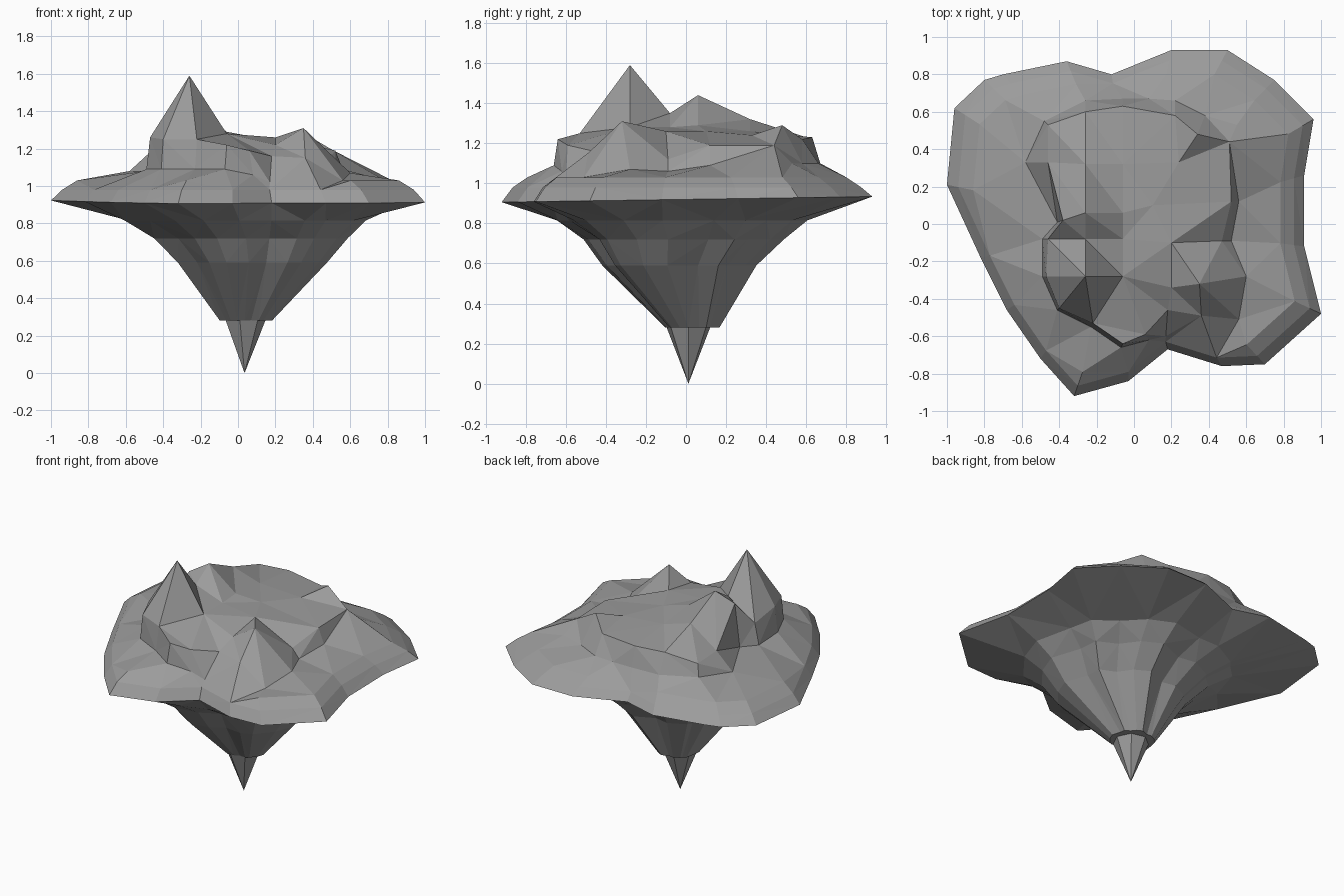
import bpy
import bmesh
import math
from mathutils import Vector
from mathutils.geometry import delaunay_2d_cdt

default_cube = bpy.data.objects.get("Cube")
if default_cube:
    bpy.data.objects.remove(default_cube, do_unlink=True)

# One grey stone colour for the whole island
stone = bpy.data.materials.new("grey stone")
stone.use_nodes = True
grey = (0.33, 0.33, 0.33, 1)
stone.diffuse_color = grey
stone.node_tree.nodes["Principled BSDF"].inputs["Base Color"].default_value = grey


def add_part(name, mesh_builder):
    """Turn a bmesh into a flat shaded object made of stone."""
    mesh = bpy.data.meshes.new(name)
    mesh_builder.to_mesh(mesh)
    mesh_builder.free()
    mesh.materials.append(stone)
    part = bpy.data.objects.new(name, mesh)
    bpy.context.collection.objects.link(part)
    return part


def metres(points):
    """Terrain points are listed in hundredths of a unit."""
    return [Vector(point) / 100 for point in points]


def inset(points, scale, height):
    """Copy the outline inward at a new height."""
    return [Vector((p.x * scale, p.y * scale, height)) for p in points]


def loop_edges(start, count):
    return [(start + i, start + (i + 1) % count) for i in range(count)]


# Outline of the island, counter-clockwise, slightly higher at the back
outline = [(100, -48), (91, -12), (91, 26), (96, 56), (75, 77), (50, 93), (20, 93),
           (-12, 80), (-36, 87), (-70, 80), (-80, 77), (-96, 62), (-100, 21),
           (-82, -18), (-68, -46), (-50, -72), (-32, -92), (-3, -84), (18, -67),
           (47, -76), (70, -75)]
rim = [Vector((x / 100, y / 100, 0.92 + y * 0.00015)) for x, y in outline]

# Bevelled lip inside the rim, and the sloping shelf where there is room for it
lip = inset(rim, 0.94, 0.98)
shelf = inset([p for p in rim if p.to_2d().length > 0.9], 0.86, 1.03)

# Upper edge of the cliff around the plateau
cliff_top = metres([
    (51, 44, 119), (34, 48, 129), (22, 58, 122), (-6, 63, 123), (-26, 60, 123),
    (-46, 53, 118), (-46, 33, 119), (-38, 2, 137), (-46, -8, 122), (-47, -28, 126),
    (-40, -45, 125), (-22, -53, 125), (-6, -64, 122), (6, -59, 119), (18, -46, 116),
    (20, -34, 122), (35, -32, 131), (47, -9, 112), (52, 12, 119)])

# Foot of the cliff, where the shelf begins
cliff_foot = metres([
    (55, 53, 110), (56, 12, 109), (52, -9, 106), (60, -28, 107), (56, -51, 103),
    (36, -49, 115), (17, -60, 102), (8, -62, 106), (-7, -66, 109), (-23, -55, 109),
    (-41, -46, 109), (-49, -28, 109), (-49, -8, 108), (-41, 1, 108),
    (-58, 33, 108), (-48, 55, 110), (-26, 66, 110), (-6, 67, 110), (8, 67, 110),
    (22, 66, 110), (38, 58, 110)])

# Tall peak, lower peak and the gently uneven plateau
peaks = metres([(-26, -28, 159), (-26, 6, 144)])
plateau = metres([
    (-26, -8, 135), (-6, -28, 128), (-6, -8, 128), (-6, 32, 126), (-26, 32, 132),
    (20, -10, 126), (24, 33, 124), (10, 10, 126), (-6, 6, 129)])

# Triangulate the ground, keeping the rim, lip and cliff edge as creases
ground = rim + lip + cliff_top + shelf + cliff_foot + peaks + plateau
creases = loop_edges(0, len(rim)) + loop_edges(len(rim), len(lip))
creases += loop_edges(len(rim) + len(lip), len(cliff_top))
flat, _, triangles, sources, _, _ = delaunay_2d_cdt(
    [p.to_2d() for p in ground], creases, [], 1, 0.0001)

bm = bmesh.new()
verts = []
for spot, source in zip(flat, sources):
    height = ground[source[0]].z if source else 1.1
    verts.append(bm.verts.new((spot.x, spot.y, height)))
for triangle in triangles:
    bm.faces.new([verts[i] for i in triangle])
bmesh.ops.recalc_face_normals(bm, faces=bm.faces)
if sum(face.normal.z for face in bm.faces) < 0:
    bmesh.ops.reverse_faces(bm, faces=bm.faces)
add_part("island_top", bm)


# Underside: rings shrinking downward, with ridges and grooves
ridges = [1.0, 1.02, 0.92, 1.0, 0.88, 0.96, 1.0, 0.85, 0.95, 0.98, 0.96, 1.0, 0.94,
          1.0, 0.88, 0.98, 1.0, 0.9, 0.8, 0.93, 0.98]
# Ring centre, radius and how deeply the grooves cut
levels = [((0.03, -0.03, 0.815), 0.65, 0.6),
          ((0.06, -0.02, 0.72), 0.52, 1.0),
          ((0.07, -0.04, 0.59), 0.4, 1.1),
          ((0.04, 0.03, 0.28), 0.14, 0.9)]
tip = Vector((0.035, 0.012, 0))

bm = bmesh.new()
rings = [[bm.verts.new(p) for p in rim]]
for centre, radius, depth in levels:
    ring = []
    for p, ridge in zip(rim, ridges):
        reach = radius * (1 - (1 - ridge) * depth)
        outward = Vector((p.x, p.y, 0)).normalized()
        ring.append(bm.verts.new(Vector(centre) + outward * reach))
    rings.append(ring)
for upper, lower in zip(rings, rings[1:]):
    count = len(upper)
    for i in range(count):
        j = (i + 1) % count
        bm.faces.new((upper[i], lower[i], lower[j], upper[j]))
bm.faces.new(rings[-1][::-1])
bmesh.ops.triangulate(bm, faces=[f for f in bm.faces if len(f.verts) == 4])
add_part("rock_underside", bm)


# Pointed tip hanging below the rock
bm = bmesh.new()
sides = 7
point = bm.verts.new(tip)
collar = []
for i in range(sides):
    angle = 2 * math.pi * i / sides
    collar.append(bm.verts.new(
        tip + Vector((0.135 * math.cos(angle), 0.135 * math.sin(angle), 0.34))))
for i in range(sides):
    bm.faces.new((point, collar[(i + 1) % sides], collar[i]))
bm.faces.new(collar)
add_part("hanging_tip", bm)
